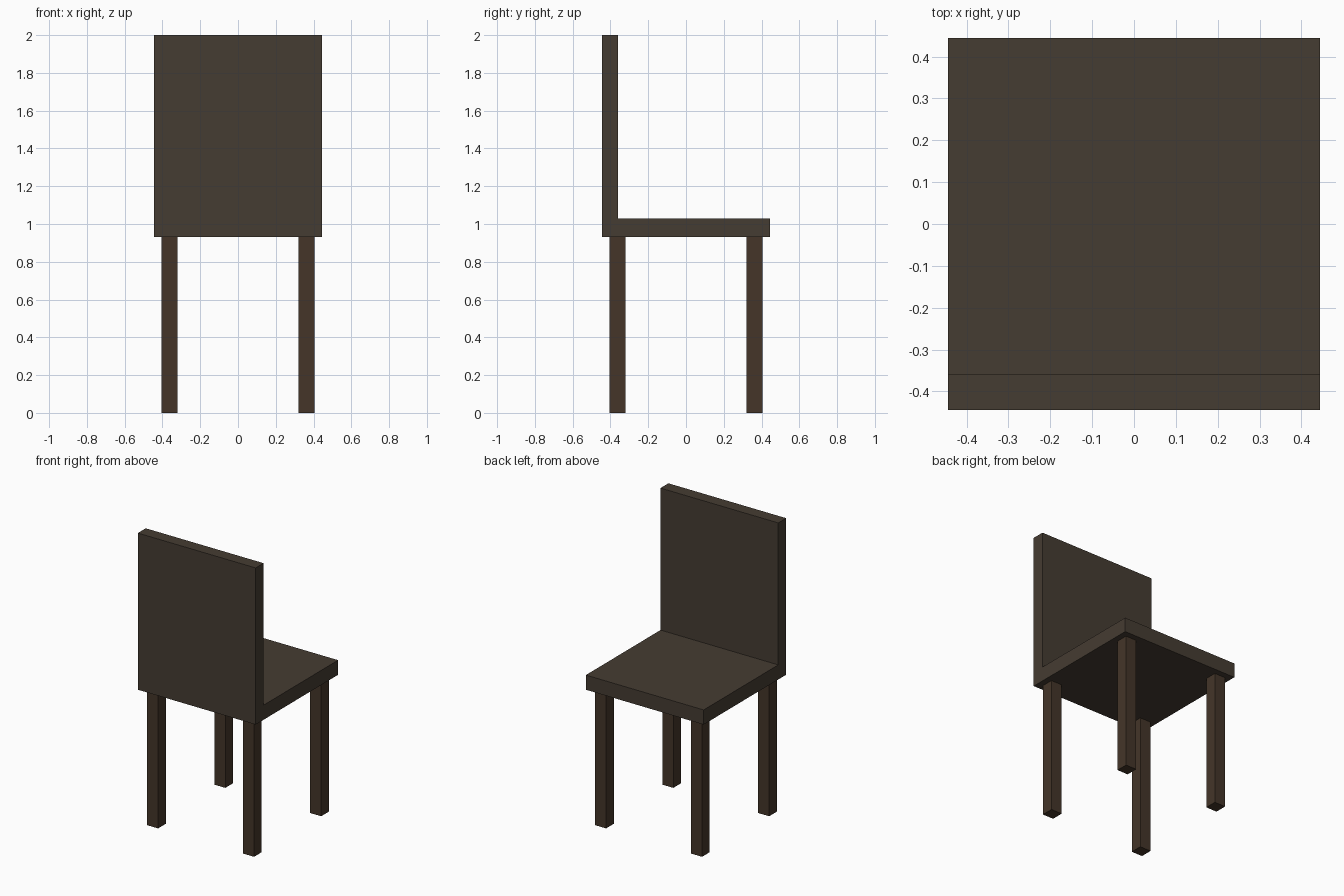
import bpy, bmesh

if "Cube" in bpy.data.objects:
    bpy.data.objects.remove(bpy.data.objects["Cube"])

SEAT_HALF = 0.445
SEAT_BOTTOM, SEAT_TOP, BACK_TOP = 0.93, 1.03, 2.0
BACK_FRONT = -0.36
LEG_CENTRE, LEG_SIZE = 0.3625, 0.083


def material(name, rgb):
    mat = bpy.data.materials.new(name)
    mat.diffuse_color = (*rgb, 1)
    mat.use_nodes = True
    mat.node_tree.nodes["Principled BSDF"].inputs["Base Color"].default_value = mat.diffuse_color
    return mat


def add_object(name, bm, mat):
    bmesh.ops.recalc_face_normals(bm, faces=bm.faces)
    mesh = bpy.data.meshes.new(name)
    bm.to_mesh(mesh)
    bm.free()
    mesh.materials.append(mat)
    obj = bpy.data.objects.new(name, mesh)
    bpy.context.collection.objects.link(obj)
    return obj


seat_mat = material("dark_upholstery", (0.060, 0.045, 0.032))
leg_mat = material("dark_wood", (0.058, 0.036, 0.022))

# Seat and backrest: one L-shaped side profile extruded across the width
profile = [(-SEAT_HALF, SEAT_BOTTOM), (SEAT_HALF, SEAT_BOTTOM),
           (SEAT_HALF, SEAT_TOP), (BACK_FRONT, SEAT_TOP),
           (BACK_FRONT, BACK_TOP), (-SEAT_HALF, BACK_TOP)]
bm = bmesh.new()
side = bm.faces.new([bm.verts.new((-SEAT_HALF, y, z)) for y, z in profile])
ext = bmesh.ops.extrude_face_region(bm, geom=[side])["geom"]
bmesh.ops.translate(bm, vec=(2 * SEAT_HALF, 0, 0),
                    verts=[v for v in ext if isinstance(v, bmesh.types.BMVert)])
add_object("seat_and_backrest", bm, seat_mat)

# Four square legs
for row, sy in (("front", -1), ("rear", 1)):
    for hand, sx in (("left", -1), ("right", 1)):
        bm = bmesh.new()
        bmesh.ops.create_cube(bm, size=1)
        bmesh.ops.scale(bm, vec=(LEG_SIZE, LEG_SIZE, SEAT_BOTTOM), verts=bm.verts)
        leg = add_object(f"{row}_{hand}_leg", bm, leg_mat)
        leg.location = (sx * LEG_CENTRE, sy * LEG_CENTRE, SEAT_BOTTOM / 2)
